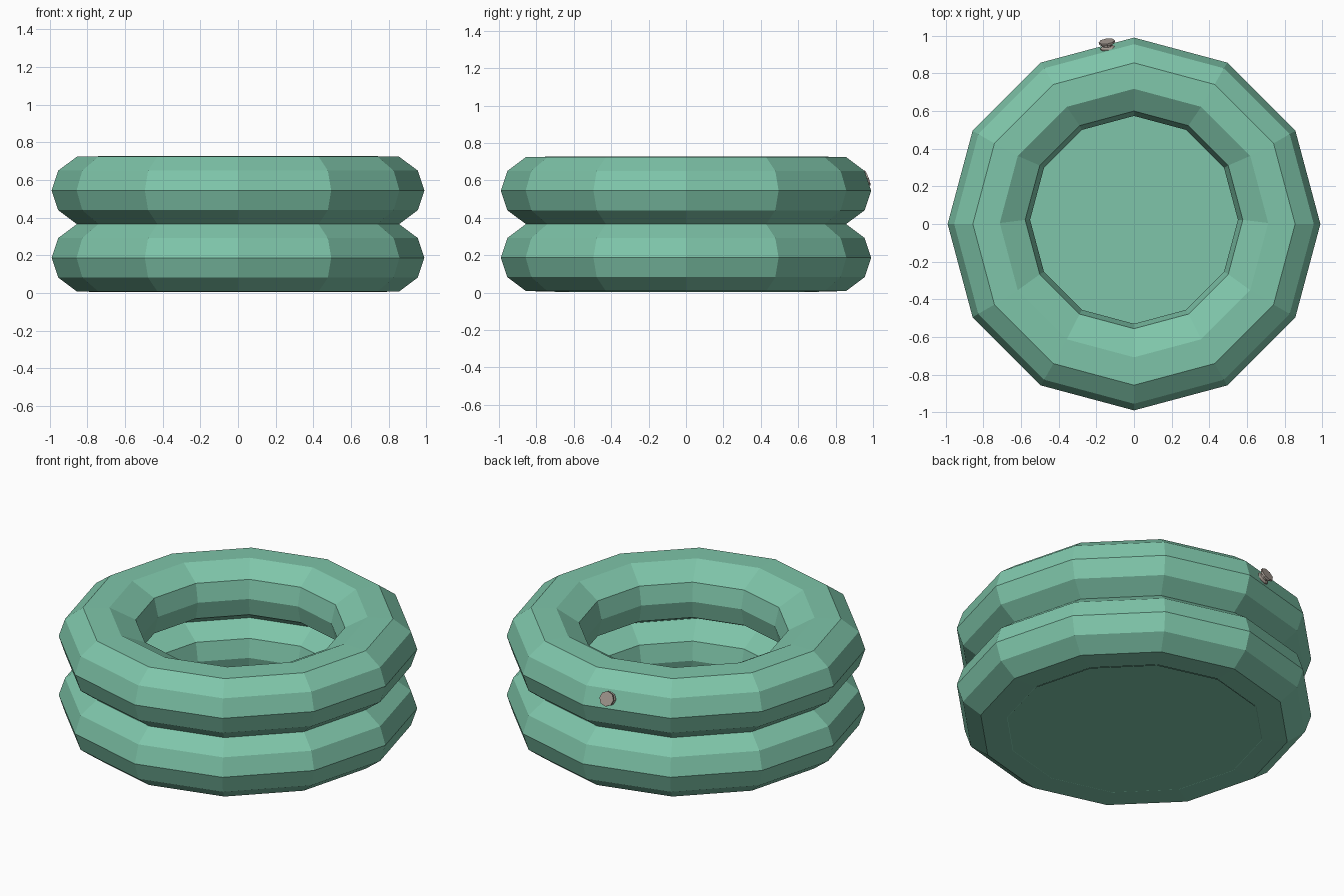
import bpy, bmesh, math
from mathutils import Vector

if "Cube" in bpy.data.objects:
    bpy.data.objects.remove(bpy.data.objects["Cube"])

SIDES = 12


def material(name, color):
    m = bpy.data.materials.new(name)
    m.diffuse_color = (*color, 1)
    m.use_nodes = True
    m.node_tree.nodes["Principled BSDF"].inputs["Base Color"].default_value = m.diffuse_color
    return m


def lathe(name, profile, sides, mat, closed=False, caps=False, turn=0.0):
    """Revolve (radius, z, y_shift) points around z."""
    bm = bmesh.new()
    rings = []
    for r, z, shift in profile:
        ring = []
        for i in range(sides):
            a = turn + math.tau * i / sides
            ring.append(bm.verts.new((r * math.cos(a), r * math.sin(a) + shift, z)))
        rings.append(ring)
    pairs = list(zip(rings, rings[1:]))
    if closed:
        pairs.append((rings[-1], rings[0]))
    for a, b in pairs:
        for i in range(sides):
            j = (i + 1) % sides
            bm.faces.new((a[i], a[j], b[j], b[i]))
    if caps:
        bm.faces.new(rings[0])
        bm.faces.new(rings[-1])
    bmesh.ops.recalc_face_normals(bm, faces=bm.faces)
    me = bpy.data.meshes.new(name)
    bm.to_mesh(me)
    bm.free()
    me.materials.append(mat)
    ob = bpy.data.objects.new(name, me)
    bpy.context.collection.objects.link(ob)
    return ob


green = material("green_vinyl", (0.21, 0.56, 0.40))
grey = material("valve_grey", (0.38, 0.33, 0.29))

# Two stacked inflated rings: upper half profile, mirrored about the ring's middle
half = [(0.99, 0.0, 0), (0.955, 0.105, 0), (0.856, 0.179, 0),
        (0.713, 0.182, 0.005), (0.578, 0.107, 0.022), (0.552, 0.0, 0.022)]
section = half + [(r, -z, s) for r, z, s in half[-2:0:-1]]
for name, zc in (("lower_ring", 0.187), ("upper_ring", 0.545)):
    pts = [(r, z + zc, s) for r, z, s in section]
    if name == "lower_ring":
        pts = [(r, max(z, 0.003), s) for r, z, s in pts]
    lathe(name, pts, SIDES, green, closed=True)

# Pool floor
lathe("floor", [(0.71, 0.004, 0.005), (0.58, 0.016, 0.015),
                (0.58, 0.026, 0.015), (0.71, 0.02, 0.005)], SIDES, green, caps=True)

# Air valve: spool with base, neck and cap, pointing outward and slightly up
valve = lathe("air_valve", [(0.040, -0.02, 0), (0.040, 0.008, 0), (0.024, 0.016, 0),
                            (0.024, 0.026, 0), (0.043, 0.032, 0), (0.043, 0.044, 0)],
              8, grey, caps=True)
az, tilt = math.radians(98.5), math.radians(20)
out = Vector((math.cos(az) * math.cos(tilt), math.sin(az) * math.cos(tilt), math.sin(tilt)))
valve.rotation_euler = out.to_track_quat('Z', 'Y').to_euler()
valve.location = (0.94 * math.cos(az), 0.94 * math.sin(az), 0.598)
